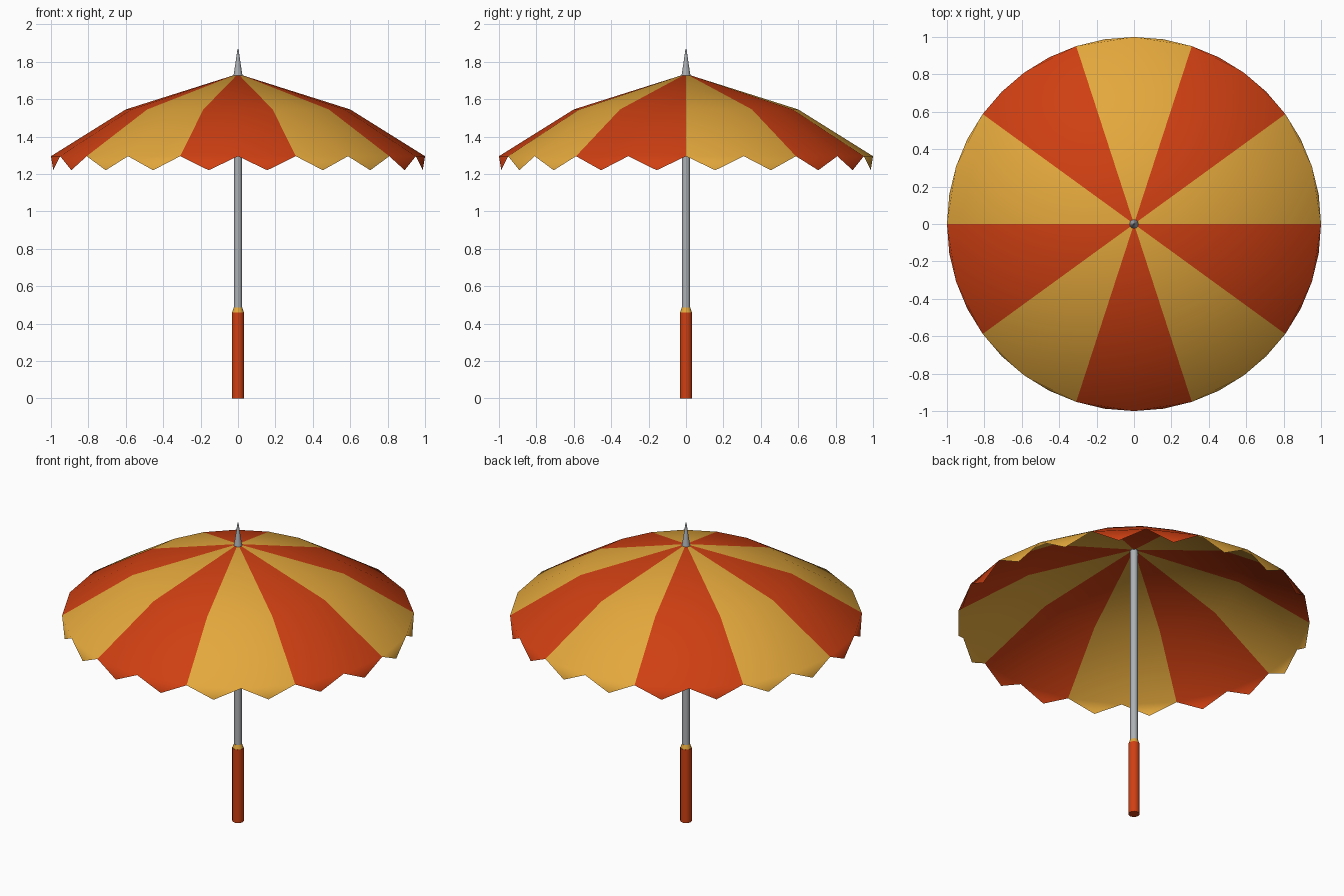
import bpy, bmesh, math

if "Cube" in bpy.data.objects:
    bpy.data.objects.remove(bpy.data.objects["Cube"])


def material(name, rgb):
    m = bpy.data.materials.new(name)
    m.diffuse_color = (*rgb, 1.0)
    m.use_nodes = True
    m.node_tree.nodes["Principled BSDF"].inputs["Base Color"].default_value = m.diffuse_color
    return m


YELLOW = material("golden yellow", (0.77, 0.39, 0.045))
RED = material("orange red", (0.62, 0.05, 0.006))
METAL = material("grey metal", (0.42, 0.44, 0.46))


def finish(name, bm, mats):
    me = bpy.data.meshes.new(name)
    bm.to_mesh(me)
    bm.free()
    for m in mats:
        me.materials.append(m)
    ob = bpy.data.objects.new(name, me)
    bpy.context.collection.objects.link(ob)
    return ob


def lathe(name, profile, mat, sides=12):
    """Closed round part from (radius, height) pairs, bottom to top."""
    bm = bmesh.new()
    rings = [[bm.verts.new((r * math.cos(2 * math.pi * i / sides),
                            r * math.sin(2 * math.pi * i / sides), z))
              for i in range(sides)] for r, z in profile]
    for a, b in zip(rings, rings[1:]):
        for i in range(sides):
            j = (i + 1) % sides
            bm.faces.new((a[i], a[j], b[j], b[i])).smooth = True
    bm.faces.new(rings[0][::-1])
    bm.faces.new(rings[-1])
    ob = finish(name, bm, [mat])
    bpy.ops.object.select_all(action='DESELECT')
    ob.select_set(True)
    bpy.context.view_layer.objects.active = ob
    bpy.ops.object.shade_smooth_by_angle(angle=math.radians(50))
    return ob


# Canopy: ten panels of two segments, each segment ending in a hanging tooth
SEGMENTS = 20
bm = bmesh.new()


def point(r, step, z):
    a = 2 * math.pi * step / SEGMENTS
    return bm.verts.new((r * math.cos(a), r * math.sin(a), z))


apex = bm.verts.new((0, 0, 1.735))
mid = [point(0.6, i, 1.545) for i in range(SEGMENTS)]
rim = [point(1.0, i, 1.295) for i in range(SEGMENTS)]
teeth = [point(1.0, i + 0.5, 1.22) for i in range(SEGMENTS)]
for i in range(SEGMENTS):
    j = (i + 1) % SEGMENTS
    for loop in ((apex, mid[i], mid[j]),
                 (mid[i], rim[i], rim[j], mid[j]),
                 (rim[i], teeth[i], rim[j])):
        f = bm.faces.new(loop)
        f.material_index = (i // 2) % 2
        f.smooth = True
finish("canopy", bm, [YELLOW, RED])

# Pole, handle, collar and top spike
lathe("pole", [(0.022, 0.44), (0.022, 1.73)], METAL)
lathe("handle", [(0.033, 0.0), (0.033, 0.46)], RED)
lathe("handle_collar", [(0.031, 0.46), (0.023, 0.485)], YELLOW)
lathe("top_spike", [(0.024, 1.725), (0.011, 1.81), (0.003, 1.868)], METAL)
